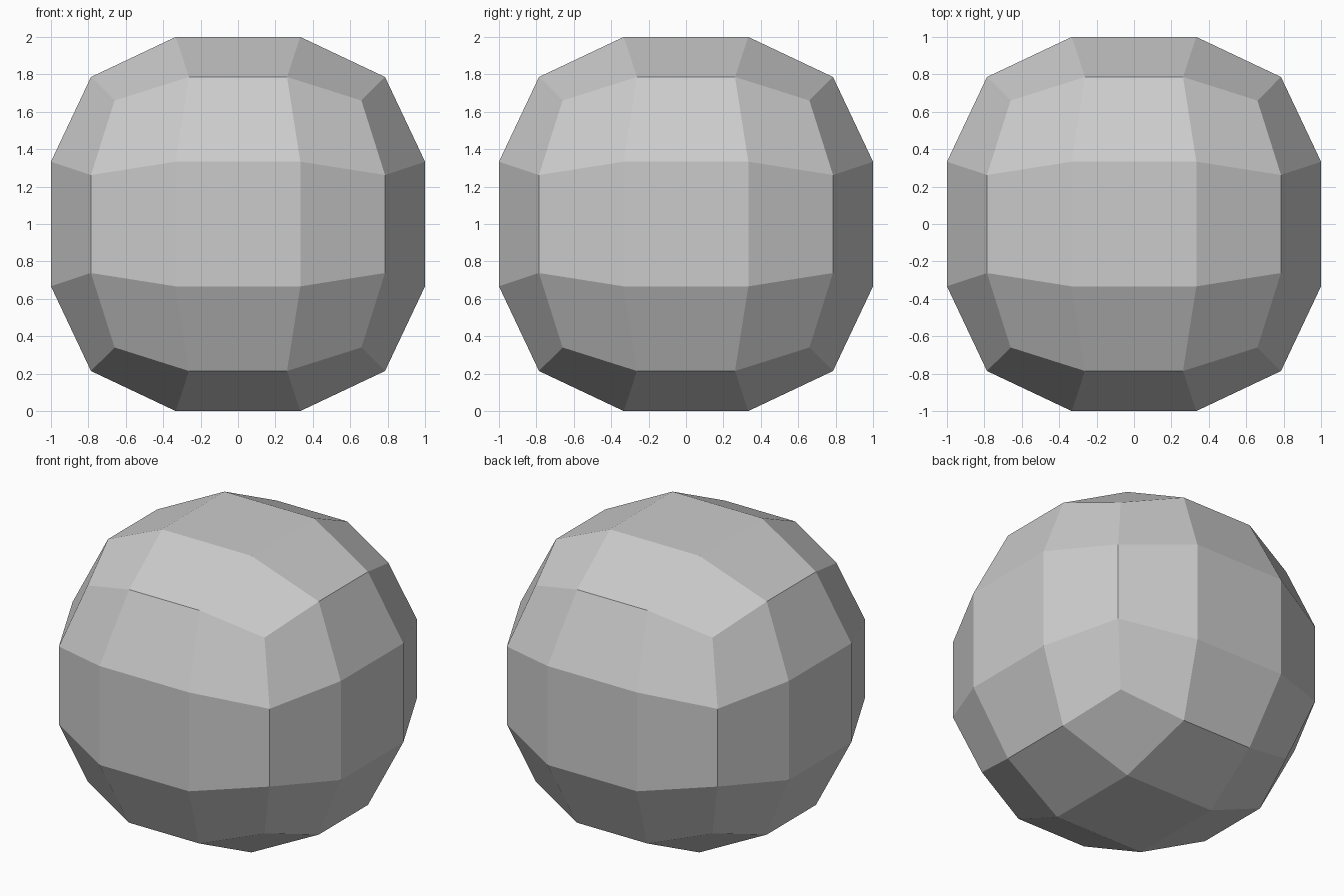
import bpy, bmesh

if "Cube" in bpy.data.objects:
    bpy.data.objects.remove(bpy.data.objects["Cube"])

# Cube with a 3 x 3 grid on each side
bm = bmesh.new()
bmesh.ops.create_cube(bm, size=2)
bmesh.ops.subdivide_edges(bm, edges=bm.edges[:], cuts=2, use_grid_fill=True)

# Round it: pull edge and corner points towards the centre
PULL = {1: 1.0, 2: 0.786, 3: 0.66}
for v in bm.verts:
    outer = sum(abs(c) > 0.9 for c in v.co)
    v.co *= PULL[outer]
    v.co.z += 1

bmesh.ops.recalc_face_normals(bm, faces=bm.faces[:])
mesh = bpy.data.meshes.new("faceted_ball")
bm.to_mesh(mesh)
bm.free()
ball = bpy.data.objects.new("faceted_ball", mesh)
bpy.context.collection.objects.link(ball)
